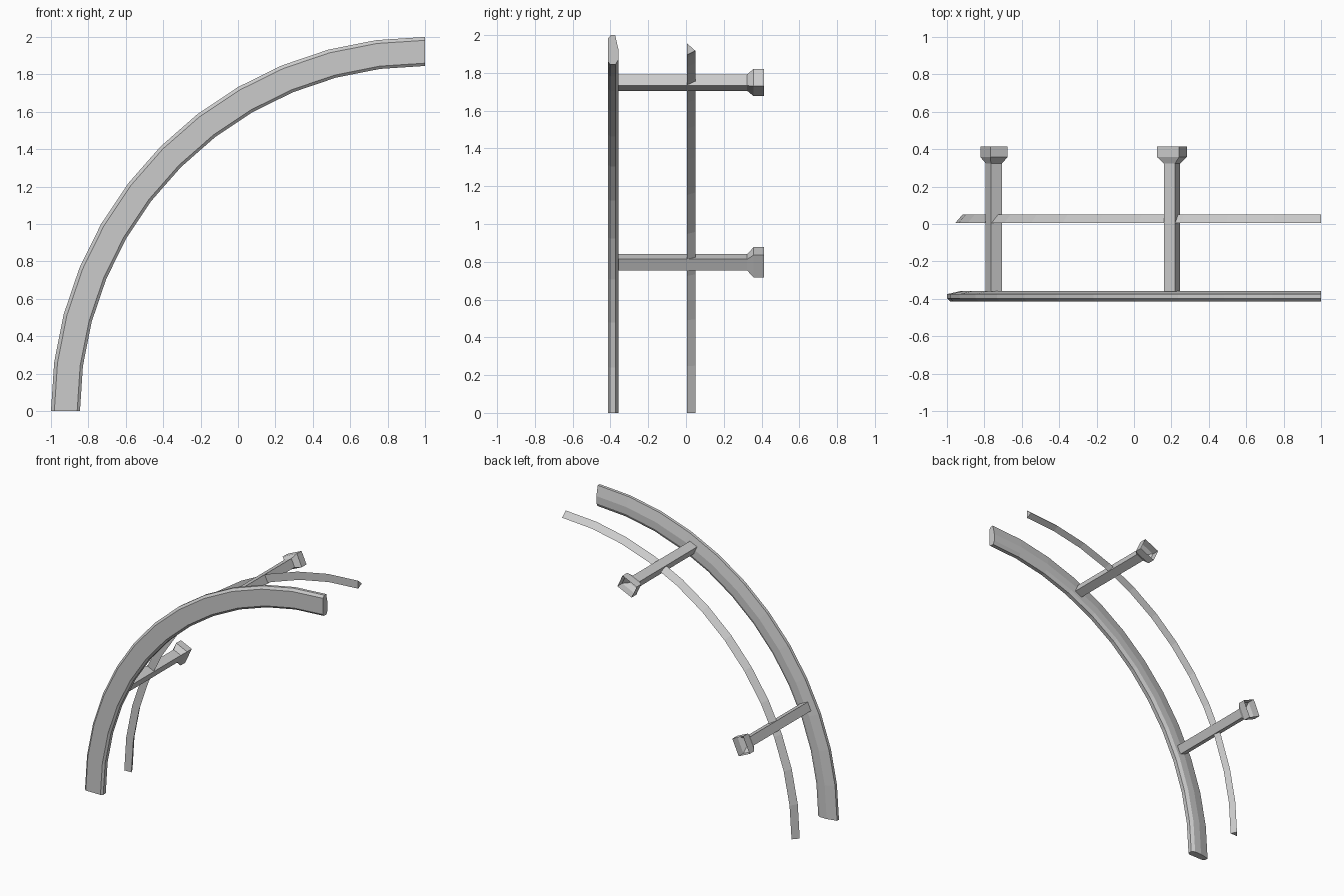
import bpy, bmesh
from math import sin, cos, radians

if "Cube" in bpy.data.objects:
    bpy.data.objects.remove(bpy.data.objects["Cube"])

CX = 1.0      # arc centre (x), on z = 0
SEGS = 12


def skin(name, rings, caps):
    """Join closed rings of points into a flat-shaded tube."""
    bm = bmesh.new()
    vs = [[bm.verts.new(p) for p in ring] for ring in rings]
    n = len(rings[0])
    for a, b in zip(vs, vs[1:]):
        for i in range(n):
            j = (i + 1) % n
            bm.faces.new((a[i], a[j], b[j], b[i]))
    if caps:
        bm.faces.new(vs[0])
        bm.faces.new(vs[-1])
    bmesh.ops.recalc_face_normals(bm, faces=bm.faces)
    me = bpy.data.meshes.new(name)
    bm.to_mesh(me)
    bm.free()
    ob = bpy.data.objects.new(name, me)
    bpy.context.collection.objects.link(ob)
    return ob


def on_arc(r, y, a):
    return (CX - r * cos(a), y, r * sin(a))


def arc_bar(name, profile):
    """Sweep a (y, radius) profile through a quarter circle."""
    angles = [radians(90 * i / SEGS) for i in range(SEGS + 1)]
    skin(name, [[on_arc(r, y, a) for y, r in profile] for a in angles], True)


def post(name, deg, r=1.922):
    """Square post with a flared, open foot, turned to follow the arc."""
    a = radians(deg)
    rings = []
    # y position, radial half size, tangential half size
    for y, u, v in ((-0.36, .033, .033), (0.324, .033, .033),
                    (0.358, .05, .065), (0.414, .05, .065)):
        ring = []
        for su, sv in ((-1, -1), (1, -1), (1, 1), (-1, 1)):
            x, _, z = on_arc(r + su * u, y, a)
            ring.append((x + sv * v * sin(a), y, z + sv * v * cos(a)))
        rings.append(ring)
    skin(name, rings, False)


# Wide front rail with chamfered edges
arc_bar("front_rail", [(-0.414, 1.982), (-0.398, 2.0), (-0.375, 2.0),
                       (-0.358, 1.925), (-0.358, 1.87), (-0.372, 1.845),
                       (-0.402, 1.845), (-0.414, 1.86)])

# Thin triangular rail behind it
arc_bar("thin_rail", [(0.006, 1.955), (0.05, 1.917), (0.006, 1.895)])

# Mounting posts
post("lower_post", 24.5)
post("upper_post", 65.5)
